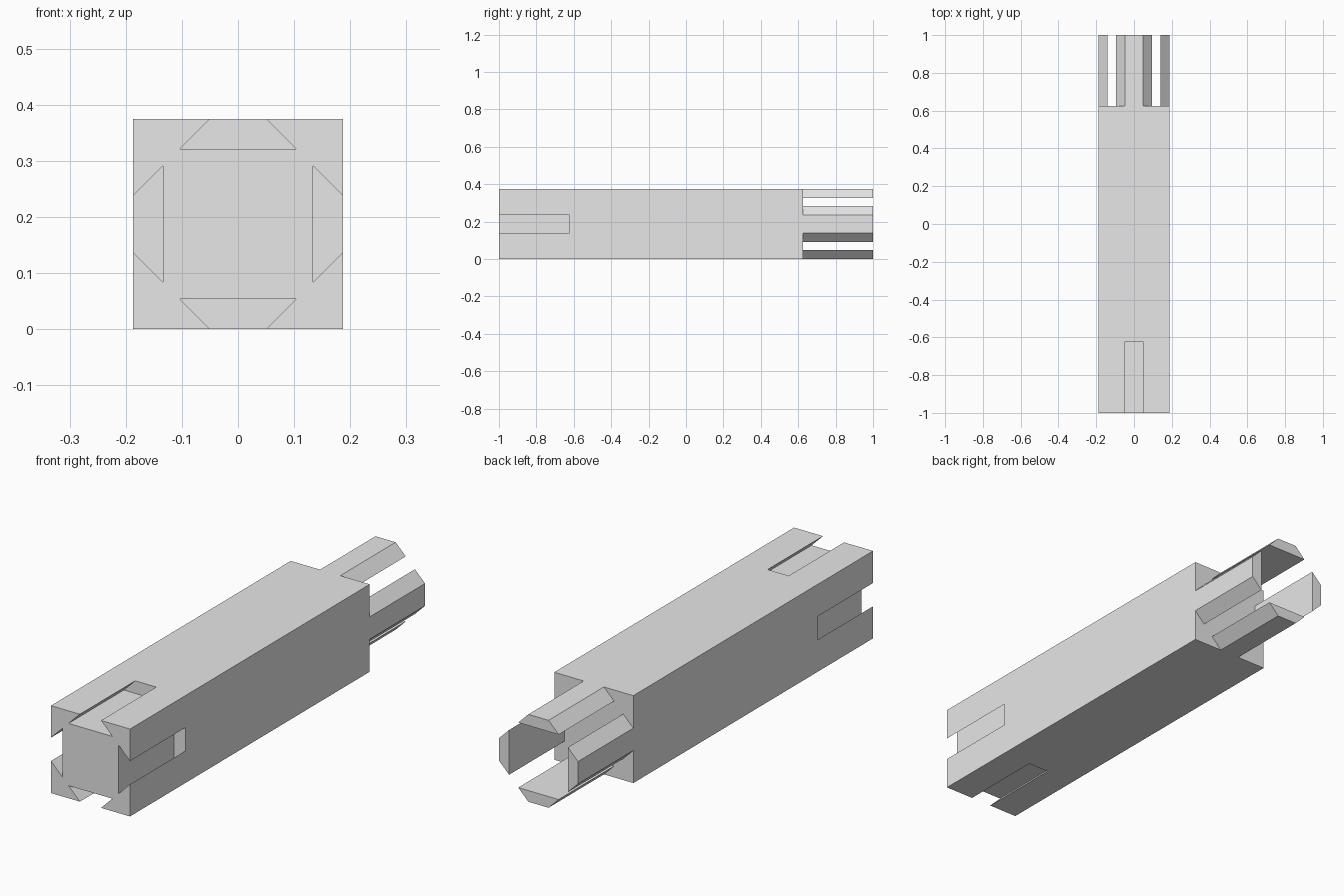
import bpy, bmesh
from math import pi
from mathutils import Matrix

cube = bpy.data.objects.get("Cube")
if cube:
    bpy.data.objects.remove(cube, do_unlink=True)

HALF = 0.1875          # half the beam thickness; also the height of its axis
SHOULDER = 0.625       # where the body ends and the joints begin

grey = bpy.data.materials.new("plain grey")
grey.use_nodes = True
colour = (0.8, 0.8, 0.8, 1)
grey.diffuse_color = colour
grey.node_tree.nodes["Principled BSDF"].inputs["Base Color"].default_value = colour


def prism(name, profile, y0, y1, turns=1):
    """Extrude an x-z profile along y, repeated around the beam axis."""
    bm = bmesh.new()
    for k in range(turns):
        face = bm.faces.new([bm.verts.new((x, y0, z)) for x, z in profile])
        ext = bmesh.ops.extrude_face_region(bm, geom=[face], use_keep_orig=True)
        new = [v for v in ext["geom"] if isinstance(v, bmesh.types.BMVert)]
        bmesh.ops.translate(bm, verts=new, vec=(0, y1 - y0, 0))
        bmesh.ops.rotate(bm, verts=bm.verts, cent=(0, 0, 0),
                         matrix=Matrix.Rotation(2 * pi / turns, 3, 'Y'))
    bmesh.ops.translate(bm, verts=bm.verts, vec=(0, 0, HALF))
    bmesh.ops.recalc_face_normals(bm, faces=bm.faces)
    mesh = bpy.data.meshes.new(name)
    bm.to_mesh(mesh)
    bm.free()
    mesh.materials.append(grey)
    obj = bpy.data.objects.new(name, mesh)
    bpy.context.collection.objects.link(obj)
    return obj


def dovetail(neck, depth, top):
    """45 degree dovetail: narrow at the surface, wider inside."""
    root, wide = HALF - depth, neck + depth
    over = top - HALF
    points = [(-wide, root), (wide, root), (neck, HALF)]
    if over:
        points += [(neck, top), (-neck, top)]
    return points + [(-neck, HALF)]


def combine(target, tool, operation):
    """Apply a boolean to the target and remove the tool."""
    tool.hide_render = True
    mod = target.modifiers.new(operation.lower(), 'BOOLEAN')
    mod.operation, mod.solver, mod.object = operation, 'EXACT', tool
    bpy.context.view_layer.objects.active = target
    bpy.ops.object.modifier_apply(modifier=mod.name)
    bpy.data.objects.remove(tool, do_unlink=True)


# Square beam body
square = [(-HALF, -HALF), (HALF, -HALF), (HALF, HALF), (-HALF, HALF)]
beam = prism("dovetailed_beam", square, -1, SHOULDER)

# Four dovetail sockets in the front end
sockets = prism("socket_cutter", dovetail(0.05, 0.054, HALF + 0.02), -1.02, -SHOULDER, 4)
combine(beam, sockets, 'DIFFERENCE')

# Four matching, slightly slimmer dovetail tongues on the back end
tongues = prism("tongues", dovetail(0.048, 0.048, HALF), SHOULDER - 0.02, 1, 4)
combine(beam, tongues, 'UNION')

# Merge leftover coplanar faces
bm = bmesh.new()
bm.from_mesh(beam.data)
bmesh.ops.remove_doubles(bm, verts=bm.verts, dist=0.0001)
bmesh.ops.dissolve_limit(bm, angle_limit=0.01, verts=bm.verts, edges=bm.edges)
bm.to_mesh(beam.data)
bm.free()
